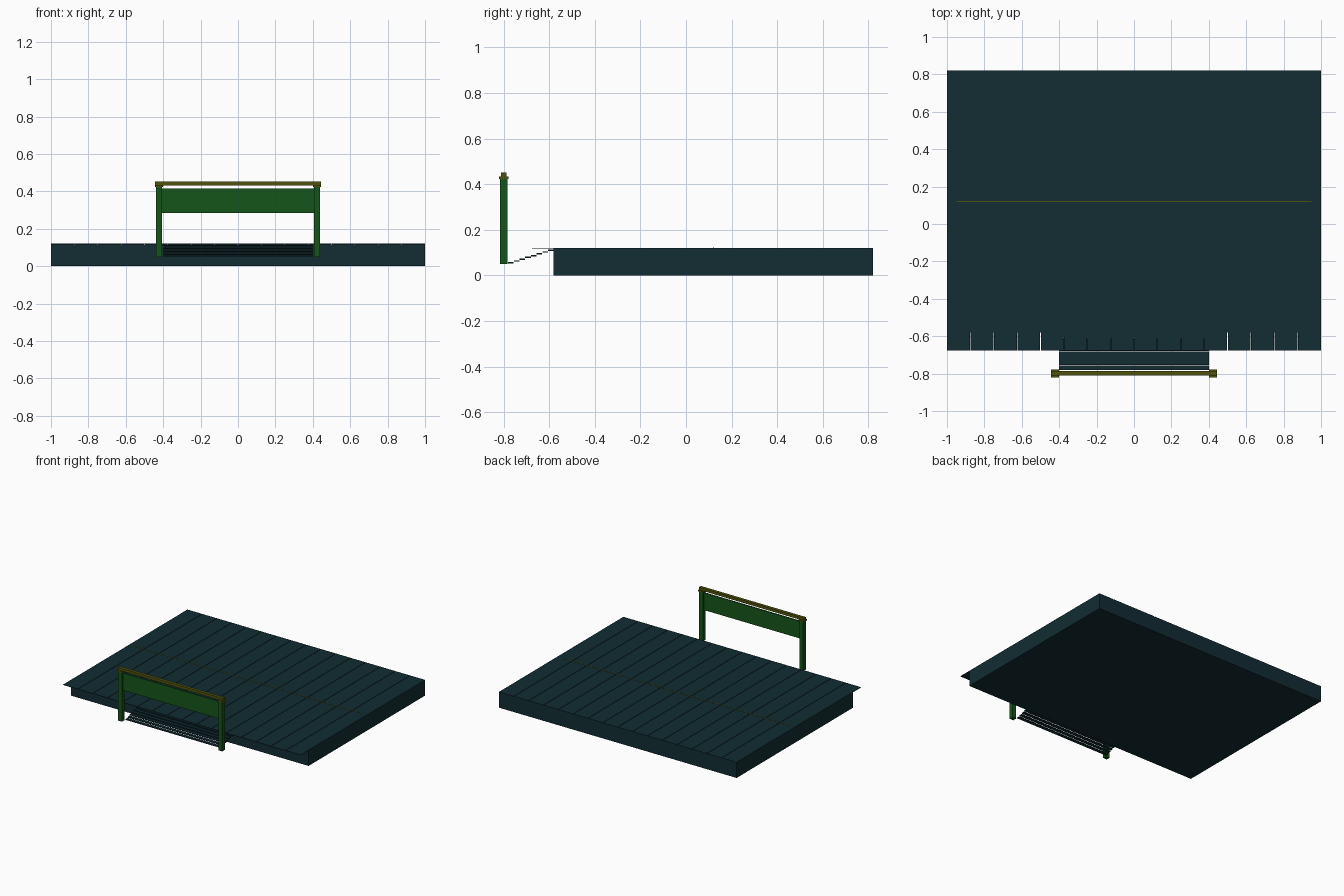
import bpy

if "Cube" in bpy.data.objects:
    bpy.data.objects.remove(bpy.data.objects["Cube"])


def material(name, rgb):
    m = bpy.data.materials.new(name)
    m.diffuse_color = (*rgb, 1)
    m.use_nodes = True
    m.node_tree.nodes["Principled BSDF"].inputs["Base Color"].default_value = m.diffuse_color
    return m


TEAL = material("dark_teal", (0.006, 0.026, 0.033))
GREEN = material("green", (0.008, 0.09, 0.010))
OLIVE = material("olive", (0.08, 0.085, 0.004))


def box(name, x, y, z, mat):
    """Box from (min, max) ranges on each axis."""
    bpy.ops.mesh.primitive_cube_add(
        size=1, location=[(a + b) / 2 for a, b in (x, y, z)])
    ob = bpy.context.object
    ob.name = name
    ob.scale = [b - a for a, b in (x, y, z)]
    bpy.ops.object.transform_apply(location=False, rotation=False, scale=True)
    ob.data.materials.append(mat)
    return ob


# Solid platform under the deck
box("platform_base", (-1, 1), (-0.58, 0.82), (0, 0.117), TEAL)

# Thin deck planks overhanging the front, with hairline gaps
PLANKS, GAP = 16, 0.003
pitch = 2 / PLANKS
for i in range(PLANKS):
    x0 = -1 + i * pitch
    left = x0 + (GAP / 2 if i else 0)
    right = x0 + pitch - (GAP / 2 if i < PLANKS - 1 else 0)
    box(f"deck_plank_{i + 1}", (left, right), (-0.675, 0.82), (0.117, 0.12), TEAL)

# Narrow line across the middle of the deck
box("deck_center_strip", (-0.95, 0.95), (0.118, 0.122), (0.119, 0.1215), OLIVE)

# Stair of thin separate treads rising to the platform
STEPS = 8
for i in range(STEPS):
    y0 = -0.78 + i * 0.025
    z0 = 0.052 + i * 0.008
    box(f"stair_tread_{i + 1}", (-0.4, 0.4), (y0, y0 + 0.0245),
        (z0, z0 + 0.006), TEAL)

# Gate posts with caps
for side, s in (("left", -1), ("right", 1)):
    cx = s * 0.422
    box(f"{side}_gate_post", (cx - 0.016, cx + 0.016), (-0.815, -0.783),
        (0.05, 0.422), GREEN)
    box(f"{side}_post_cap", (cx - 0.021, cx + 0.021), (-0.82, -0.778),
        (0.422, 0.434), OLIVE)

# Top rail and hanging panel
box("gate_top_rail", (-0.443, 0.443), (-0.811, -0.787), (0.432, 0.452), OLIVE)
box("gate_panel", (-0.406, 0.406), (-0.804, -0.794), (0.285, 0.416), GREEN)
